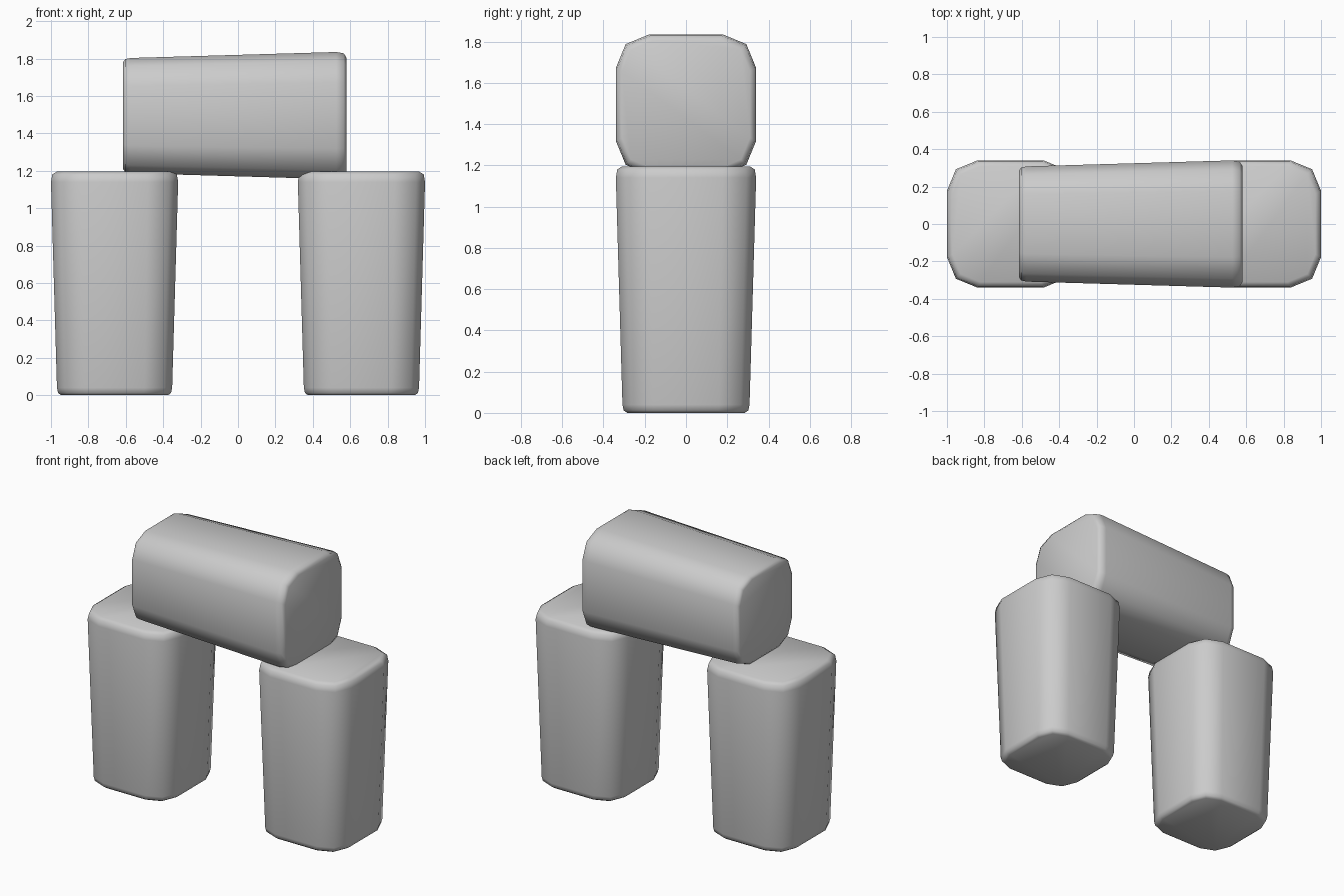
import bpy, bmesh, math

cube = bpy.data.objects.get("Cube")
if cube:
    bpy.data.objects.remove(cube, do_unlink=True)

GREY = (0.6, 0.6, 0.6, 1)
stone = bpy.data.materials.new("stone grey")
stone.use_nodes = True
stone.diffuse_color = GREY
stone.node_tree.nodes["Principled BSDF"].inputs["Base Color"].default_value = GREY

# Rounded-square section at unit half width, corner points at 45 degrees
QUARTER = [(1, 0.52), (0.86, 0.86), (0.52, 1)]
# Height and half width of each ring of the tapered block
RINGS = [(0, 0.285), (0.012, 0.302), (0.04, 0.308), (1.14, 0.34), (1.18, 0.333), (1.195, 0.31)]


def section(half):
    points = []
    for turn in range(4):
        c, s = round(math.cos(turn * math.pi / 2)), round(math.sin(turn * math.pi / 2))
        points += [(half * (c * x - s * y), half * (s * x + c * y)) for x, y in QUARTER]
    return points


def block(name, location, tilt=0):
    bm = bmesh.new()
    rings = [[bm.verts.new((x, y, z)) for x, y in section(half)] for z, half in RINGS]
    for low, high in zip(rings, rings[1:]):
        for i in range(len(low)):
            j = (i + 1) % len(low)
            bm.faces.new((low[i], low[j], high[j], high[i]))
    # End caps, each split along the same diagonal
    for ring in (rings[0], rings[-1]):
        bm.faces.new(ring)
        bmesh.ops.connect_verts(bm, verts=[ring[1], ring[7]])
    bmesh.ops.recalc_face_normals(bm, faces=bm.faces)
    for face in bm.faces:
        face.smooth = True
    mesh = bpy.data.meshes.new(name)
    bm.to_mesh(mesh)
    bm.free()
    mesh.materials.append(stone)
    obj = bpy.data.objects.new(name, mesh)
    obj.location = location
    obj.rotation_euler.y = tilt
    bpy.context.collection.objects.link(obj)


# Two uprights and the lintel lying across them, wide end to the left
block("right_upright", (-0.66, 0, 0))
block("left_upright", (0.66, 0, 0))
block("lintel", (-0.615, 0, 1.495), math.pi / 2)
